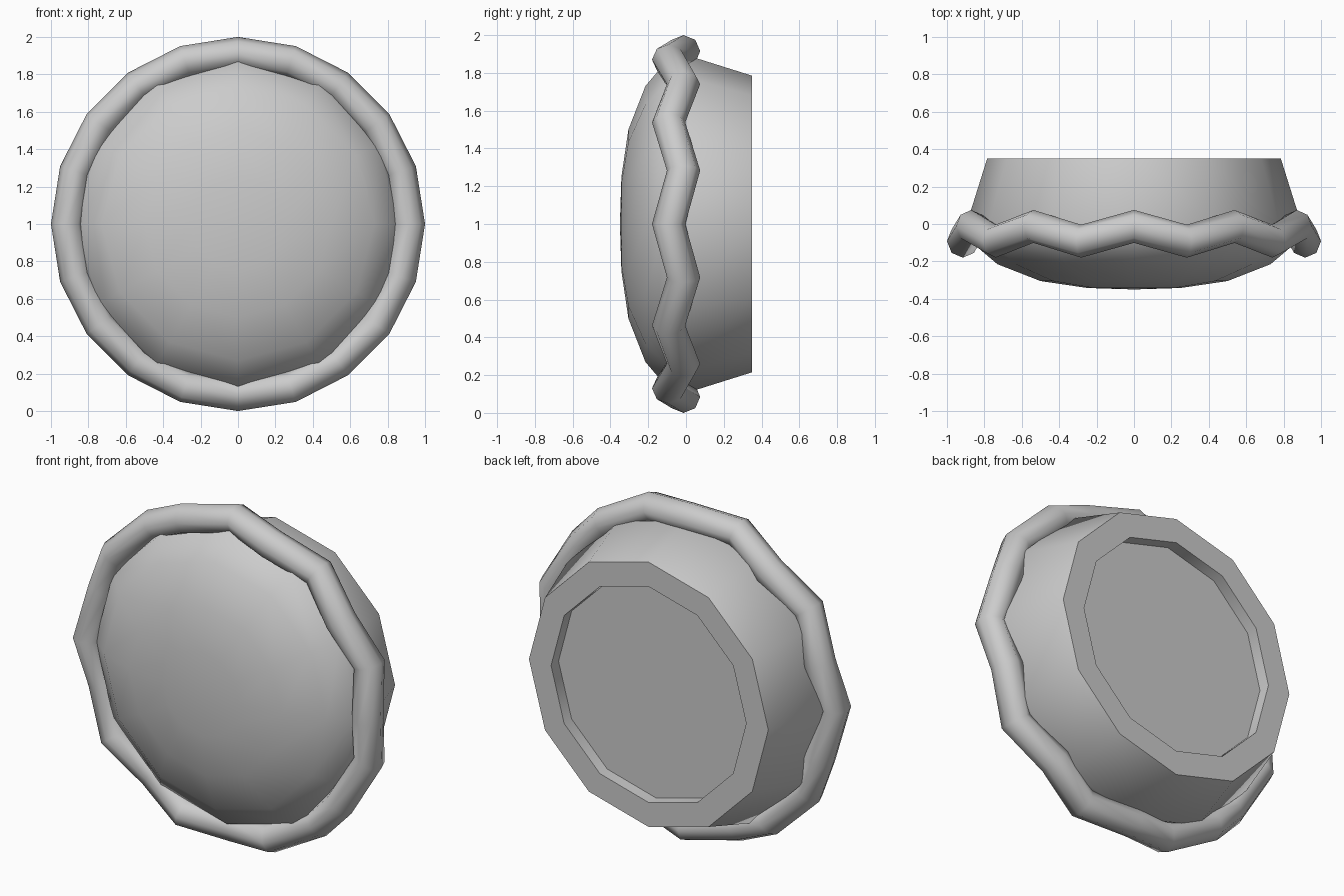
import bpy, bmesh
from math import sin, cos, pi, radians

if "Cube" in bpy.data.objects:
    bpy.data.objects.remove(bpy.data.objects["Cube"])


def make_object(name, rows, close_rows, angle):
    """Skin rows of points (each row a closed loop); optionally join last row to first."""
    bm = bmesh.new()
    loops = [[bm.verts.new(p) for p in row] for row in rows]
    n = len(loops[0])
    pairs = list(zip(loops, loops[1:]))
    if close_rows:
        pairs.append((loops[-1], loops[0]))
    for a, b in pairs:
        for i in range(n):
            j = (i + 1) % n
            bm.faces.new((a[i], a[j], b[j], b[i]))
    if not close_rows:
        # front tip is a fan, back is one flat cap
        tip = bm.verts.new((0, -0.35, 1))
        for i in range(n):
            bm.faces.new((loops[0][(i + 1) % n], loops[0][i], tip))
        bm.faces.new(loops[-1])
    bmesh.ops.recalc_face_normals(bm, faces=bm.faces[:])
    mesh = bpy.data.meshes.new(name)
    bm.to_mesh(mesh)
    bm.free()
    obj = bpy.data.objects.new(name, mesh)
    bpy.context.collection.objects.link(obj)
    bpy.ops.object.select_all(action='DESELECT')
    obj.select_set(True)
    bpy.context.view_layer.objects.active = obj
    bpy.ops.object.shade_smooth_by_angle(angle=radians(angle))
    return obj


def around(r, y, a):
    return (r * cos(a), y, 1 + r * sin(a))


# Domed body with tapered side and shallow recess in the back: (radius, y)
profile = [(0.25, -0.342), (0.5, -0.305), (0.73, -0.215), (0.86, -0.105),
           (0.895, 0.0), (0.785, 0.35), (0.64, 0.35), (0.64, 0.28)]
SIDES = 12
body_rows = [[around(r, y, 2 * pi * i / SIDES) for i in range(SIDES)] for r, y in profile]
make_object("domed_body", body_rows, False, 45)

# Zigzag rim: octagonal tube whose 20 stations alternate front and back
STATIONS, TUBE_SIDES = 20, 8
rim_rows = []
for k in range(STATIONS):
    a = 2 * pi * k / STATIONS
    y0 = -0.092 if k % 2 == 0 else -0.013
    rim_rows.append([around(0.915 + 0.085 * cos(t), y0 + 0.088 * sin(t), a)
                     for t in (2 * pi * j / TUBE_SIDES for j in range(TUBE_SIDES))])
make_object("zigzag_rim", rim_rows, True, 60)
